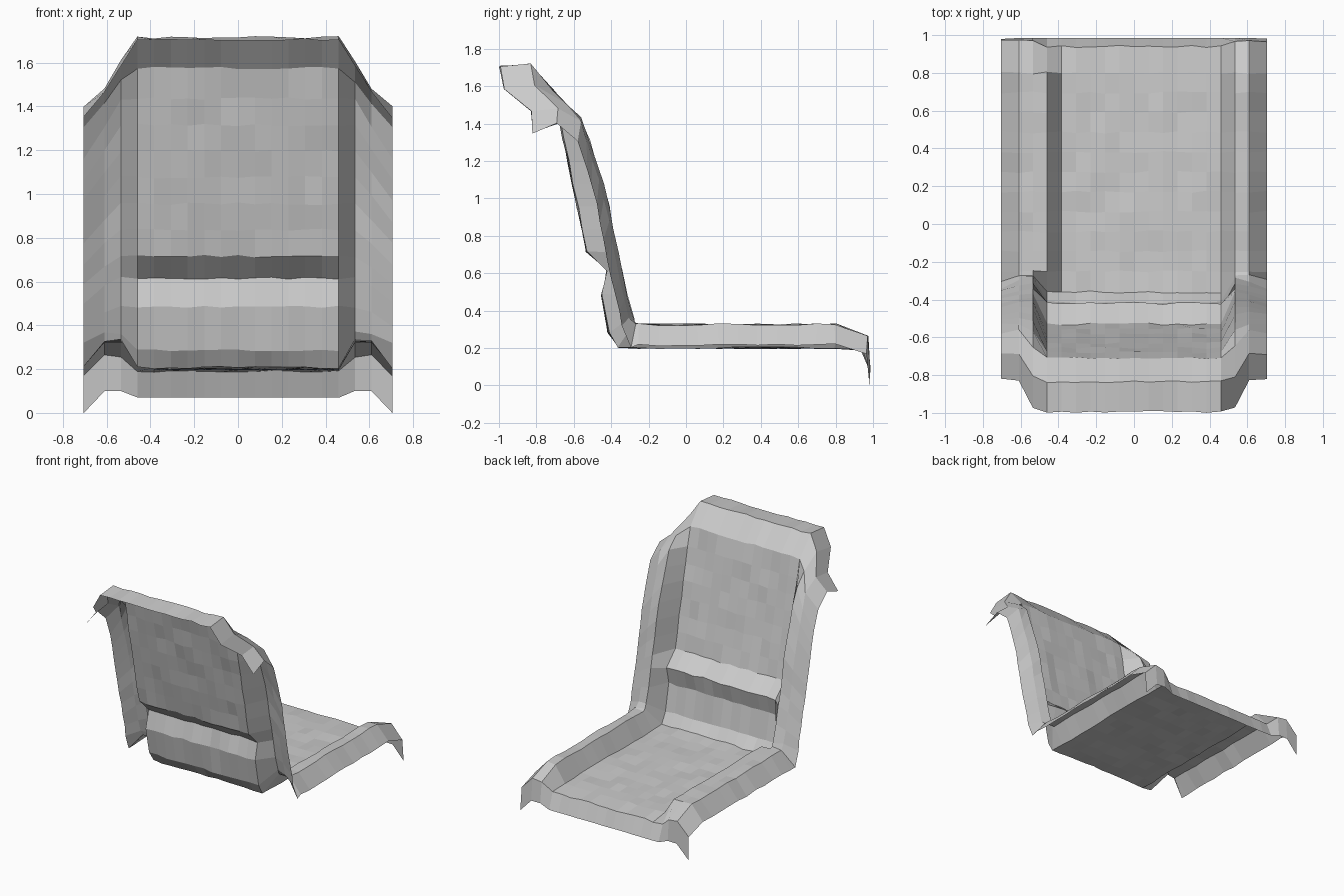
import bpy, bmesh, random

if "Cube" in bpy.data.objects:
    bpy.data.objects.remove(bpy.data.objects["Cube"])
random.seed(4)


def interp(pts, t):
    """Piecewise linear lookup in (t, value) pairs."""
    for (a, va), (b, vb) in zip(pts, pts[1:]):
        if t <= b:
            return va + (vb - va) * max(0, (t - a) / (b - a))
    return pts[-1][1]


# columns across the cover: edge, bolster, panel, bolster, edge
XS = [-.705, -.61, -.535] + [-.46 + .92 * i / 12 for i in range(13)] + [.535, .61, .705]

# each row: (y, z) at panel, inner bolster, outer bolster, edge, plus seat flag
rows = []

# front flap and lip
rows.append(((.985, .07), (.985, .10), (.985, .10), (.98, .0), False))
rows.append(((.94, .185), (.97, .25), (.975, .26), (.97, .16), False))

# seat
for i in range(11):
    y = .8 - i * .105
    rows.append(((y, .195), (y, .32), (y, .32), (y, .21), True))
rows.append(((-.36, .20), (-.27, .325), (-.27, .325), (-.30, .20), False))

# backrest with lumbar ridge
panel = [(-.415, .28), (-.45, .48), (-.42, .61), (-.53, .71)]
panel += [(-.53 - .15 * i / 6, .71 + .12 * i) for i in range(1, 7)]
crest = [(.33, -.275), (.6, -.34), (.9, -.40), (1.1, -.45), (1.3, -.51), (1.43, -.565)]
for y, z in panel:
    z1 = max(z, .36)
    drop = .14 * (z - .28) / 1.15
    z2 = z1 - drop * .9
    z3 = z1 - drop * 1.6 - .05
    rows.append(((y, z), (interp(crest, z1), z1),
                 (interp(crest, z2) - .02, z2),
                 (interp(crest, z3) - .065, z3), False))

# headrest folding backwards
rows.append(((-.71, .0 + 1.57), (-.65, 1.51), (-.56, 1.405), (-.575, 1.30), False))
rows.append(((-.835, 1.71), (-.81, 1.60), (-.69, 1.48), (-.69, 1.395), False))
rows.append(((-.995, 1.70), (-.97, 1.58), (-.825, 1.46), (-.82, 1.345), False))

# single woven sheet over the rows and columns
bm = bmesh.new()
grid = []
for r, (mid, inner, outer, edge, seat) in enumerate(rows):
    line = []
    for i, x in enumerate(XS):
        k = min(i, len(XS) - 1 - i)
        y, z = (edge, outer, inner, mid)[min(k, 3)]
        if seat and i == 3:
            y, z = inner
        n = .006 if 0 < r else .001
        line.append(bm.verts.new((x, y + random.uniform(-n, n), z + random.uniform(-n, n) + (n if r else 0))))
    grid.append(line)
for a, b in zip(grid, grid[1:]):
    for i in range(len(XS) - 1):
        bm.faces.new((a[i], b[i], b[i + 1], a[i + 1]))

me = bpy.data.meshes.new("seat_cover")
bm.to_mesh(me)
bm.free()
bpy.context.collection.objects.link(bpy.data.objects.new("seat_cover", me))
